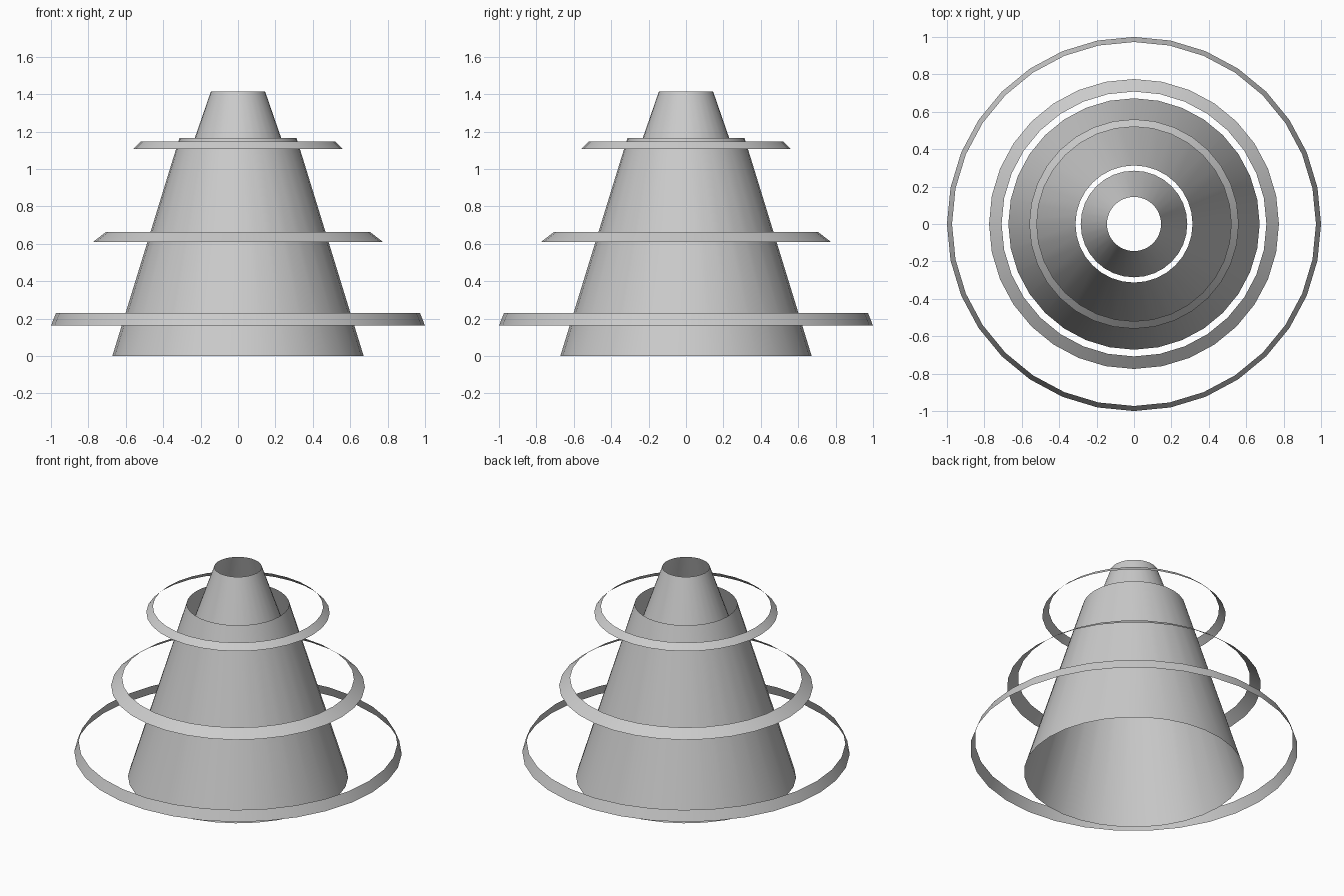
import bpy
import bmesh
from math import radians

SEGMENTS = 32

cube = bpy.data.objects.get("Cube")
if cube:
    bpy.data.objects.remove(cube, do_unlink=True)

grey = bpy.data.materials.new("light grey")
grey.use_nodes = True
colour = (0.6, 0.6, 0.6, 1)
grey.diffuse_color = colour
grey.node_tree.nodes["Principled BSDF"].inputs["Base Color"].default_value = colour


def open_cone(name, low_radius, low_z, high_radius, high_z):
    """Thin tapered sleeve, open at both ends."""
    mesh = bpy.data.meshes.new(name)
    bm = bmesh.new()
    bmesh.ops.create_cone(bm, cap_ends=False, segments=SEGMENTS,
                          radius1=low_radius, radius2=high_radius,
                          depth=high_z - low_z)
    bmesh.ops.translate(bm, verts=bm.verts, vec=(0, 0, (low_z + high_z) / 2))
    bmesh.ops.recalc_face_normals(bm, faces=bm.faces)
    bm.to_mesh(mesh)
    bm.free()
    mesh.materials.append(grey)
    obj = bpy.data.objects.new(name, mesh)
    bpy.context.collection.objects.link(obj)
    bpy.ops.object.select_all(action="DESELECT")
    obj.select_set(True)
    bpy.context.view_layer.objects.active = obj
    bpy.ops.object.shade_smooth_by_angle(angle=radians(30))
    return obj


# Nested body: wide lower sleeve and narrow upper sleeve
open_cone("lower_body", 0.672, 0, 0.313, 1.166)
open_cone("upper_body", 0.285, 1.01, 0.145, 1.414)

# Floating tapered bands
open_cone("bottom_ring", 1.0, 0.162, 0.973, 0.23)
open_cone("middle_ring", 0.775, 0.61, 0.708, 0.662)
open_cone("top_ring", 0.56, 1.107, 0.52, 1.146)
